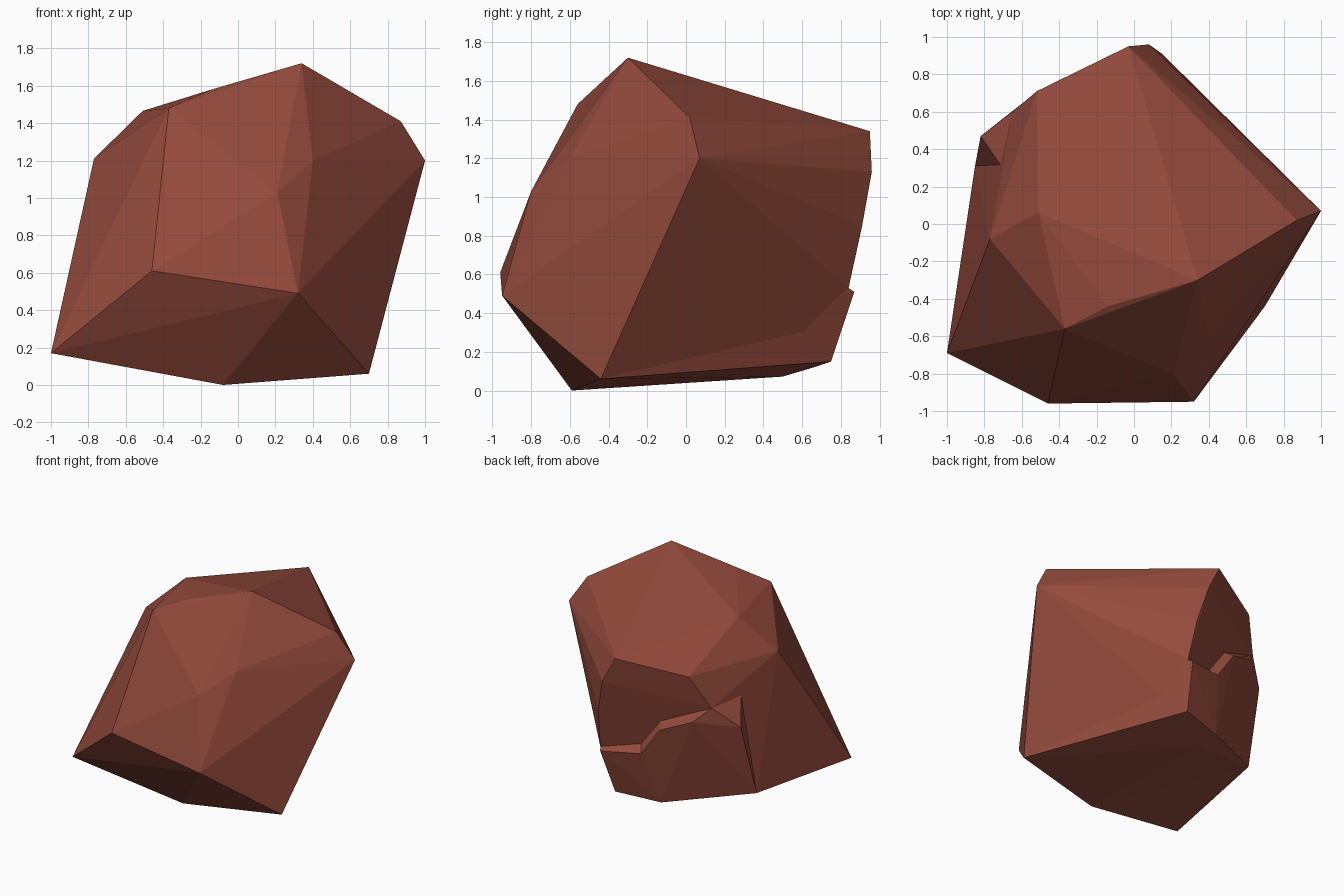
import bpy
import bmesh

if "Cube" in bpy.data.objects:
    bpy.data.objects.remove(bpy.data.objects["Cube"])

stone = bpy.data.materials.new("red_brown_stone")
stone.diffuse_color = (0.29, 0.068, 0.044, 1)
stone.use_nodes = True
stone.node_tree.nodes["Principled BSDF"].inputs["Base Color"].default_value = stone.diffuse_color


def hull(name, points):
    """Flat-faced convex block around the given corner points."""
    bm = bmesh.new()
    for p in points:
        bm.verts.new(p)
    res = bmesh.ops.convex_hull(bm, input=bm.verts[:])
    inside = {g for g in res["geom_interior"] if isinstance(g, bmesh.types.BMVert)}
    inside |= {v for v in bm.verts if not v.link_faces}
    bmesh.ops.delete(bm, geom=list(inside), context='VERTS')
    bmesh.ops.recalc_face_normals(bm, faces=bm.faces[:])
    mesh = bpy.data.meshes.new(name)
    bm.to_mesh(mesh)
    bm.free()
    mesh.materials.append(stone)
    ob = bpy.data.objects.new(name, mesh)
    bpy.context.collection.objects.link(ob)
    return ob


# corners shared between the blocks
left_foot, front_foot, right_foot = (-1, -.69, .17), (-.08, -.59, 0), (.70, -.44, .06)
back_foot = (-.2, .5, .072)
left_low, left_mid = (-.85, .31, .225), (-.71, .31, .99)
ledge = [(.18, .84, .53), (-.11, .73, .59), (-.27, .715, .815), (-.5, .64, .915)]
lip = [(.16, .87, .51), (-.15, .79, .54), (-.31, .78, .77), (-.54, .69, .86)]
back_a, back_b = (.11, .75, .15), (-.24, .66, .12)
side_notch = (-.65, .60, .97)

# main boulder
rock = hull("boulder", [
    left_foot, front_foot, right_foot, left_low, left_mid, side_notch,
    (-.46, -.96, .61), (.32, -.95, .49), (.21, -.80, 1.03), (.40, -.60, 1.20),
    (-.37, -.56, 1.48), (-.14, -.44, 1.58), (.34, -.30, 1.72),
    (.87, .02, 1.41), (1, .07, 1.20), (-.77, -.08, 1.21), (-.51, .06, 1.465),
    (-.03, .95, 1.34), (.08, .96, 1.13), (.15, .91, .85), (-.52, .71, 1.23),
    (.1, .7, .15), (-.24, .55, .13)] + ledge)

# protruding slabs under the broken ledge at the back
slabs = [
    hull("back_slab_right", ledge[:2] + lip[:2] +
         [back_a, back_b, back_foot, front_foot, right_foot, (0, .1, .4)]),
    hull("back_slab_left", ledge[1:] + lip[1:] +
         [side_notch, left_mid, (-.82, .47, .81), left_low,
          back_a, back_b, back_foot, front_foot, (-.2, .1, .5)]),
]

# fuse the slabs into the boulder
bpy.context.view_layer.objects.active = rock
for slab in slabs:
    mod = rock.modifiers.new("fuse", 'BOOLEAN')
    mod.operation = 'UNION'
    mod.solver = 'EXACT'
    mod.object = slab
    bpy.ops.object.modifier_apply(modifier=mod.name)
    bpy.data.objects.remove(slab)
